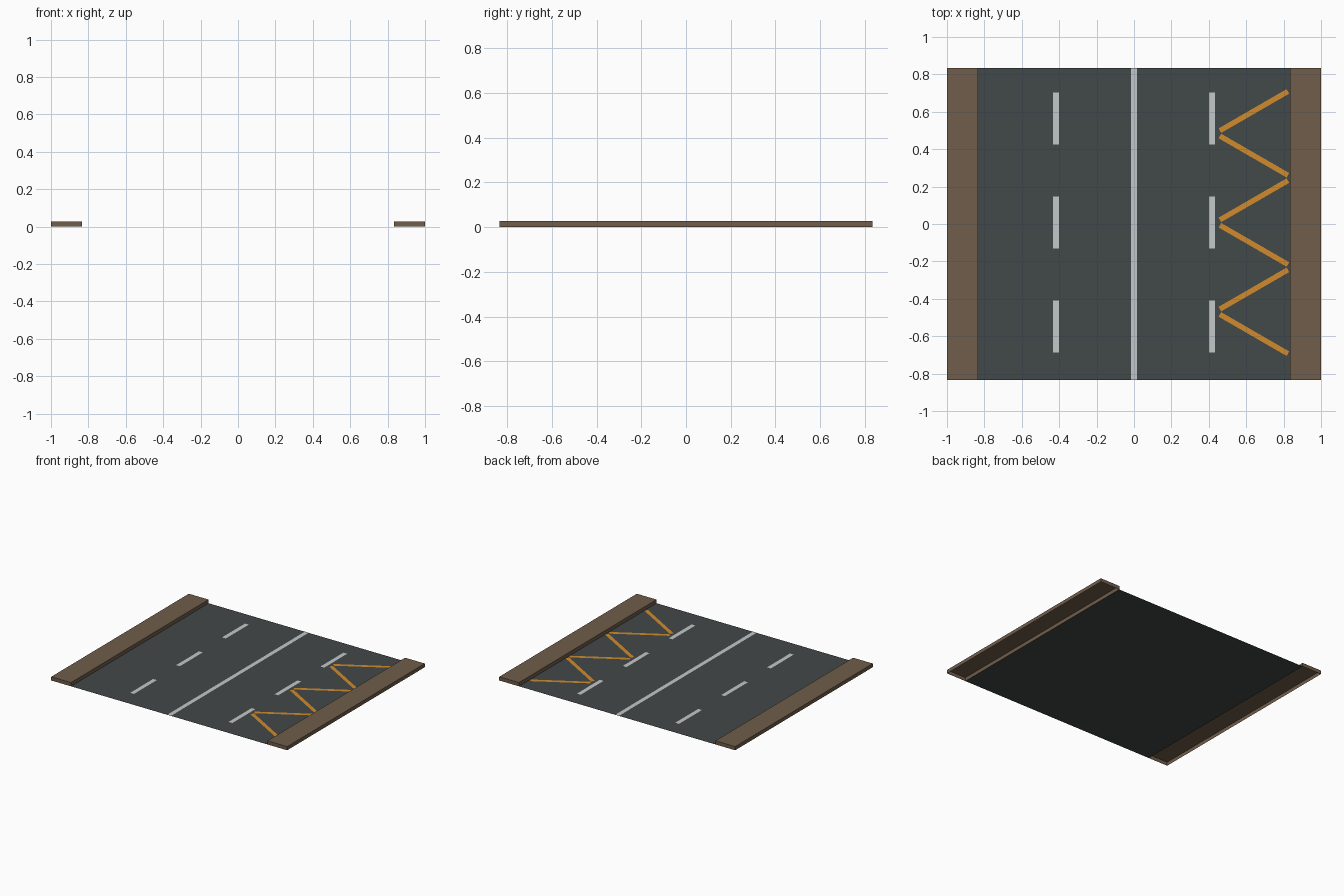
import bpy, bmesh, math
from mathutils import Matrix, Vector

if "Cube" in bpy.data.objects:
    bpy.data.objects.remove(bpy.data.objects["Cube"])

HALF, EDGE, CURB_H, MARK_Z = 0.833, 1.0, 0.028, 0.001


def material(name, rgb):
    m = bpy.data.materials.new(name)
    m.diffuse_color = (*rgb, 1.0)
    m.use_nodes = True
    m.node_tree.nodes["Principled BSDF"].inputs["Base Color"].default_value = m.diffuse_color
    return m


asphalt = material("asphalt grey", (0.055, 0.065, 0.065))
paving = material("paving brown", (0.16, 0.11, 0.07))
white = material("line white", (0.55, 0.58, 0.58))
orange = material("line orange", (0.64, 0.26, 0.025))


def finish(name, bm, mat):
    me = bpy.data.meshes.new(name)
    bm.to_mesh(me)
    bm.free()
    me.materials.append(mat)
    ob = bpy.data.objects.new(name, me)
    bpy.context.collection.objects.link(ob)
    return ob


def plate(name, x, y, z, sx, sy, mat, angle=0.0):
    """Flat rectangle facing up, turned about z."""
    bm = bmesh.new()
    place = Matrix.Translation((x, y, z)) @ Matrix.Rotation(angle, 4, 'Z')
    corners = [(-1, -1), (1, -1), (1, 1), (-1, 1)]
    bm.faces.new([bm.verts.new(place @ Vector((a * sx / 2, b * sy / 2, 0)))
                  for a, b in corners])
    return finish(name, bm, mat)


# Road surface
plate("road", 0, 0, 0, 2 * HALF, 2 * HALF, asphalt)

# Raised pavements, open underneath
for side, label in ((-1, "left"), (1, "right")):
    bm = bmesh.new()
    place = (Matrix.Translation((side * (HALF + EDGE) / 2, 0, CURB_H / 2))
             @ Matrix.Diagonal((EDGE - HALF, 2 * HALF, CURB_H, 1)))
    bmesh.ops.create_cube(bm, size=1, matrix=place)
    bm.normal_update()
    bottom = [f for f in bm.faces if f.normal.z < -0.5]
    bmesh.ops.delete(bm, geom=bottom, context='FACES_ONLY')
    finish(label + "_pavement", bm, paving)

# Centre line and lane dashes
plate("centre_line", 0, 0, MARK_Z, 0.032, 2 * HALF, white)
for x in (-0.417, 0.417):
    for i in (-1, 0, 1):
        plate("lane_dash", x, 0.008 + i * 0.5556, MARK_Z, 0.032, 0.278, white)

# Zigzag strokes along the right kerb
for i in range(6):
    plate("zigzag_stroke", 0.641, 0.604 - i * 0.2385, MARK_Z, 0.42, 0.028,
          orange, math.radians(30 if i % 2 == 0 else -30))
